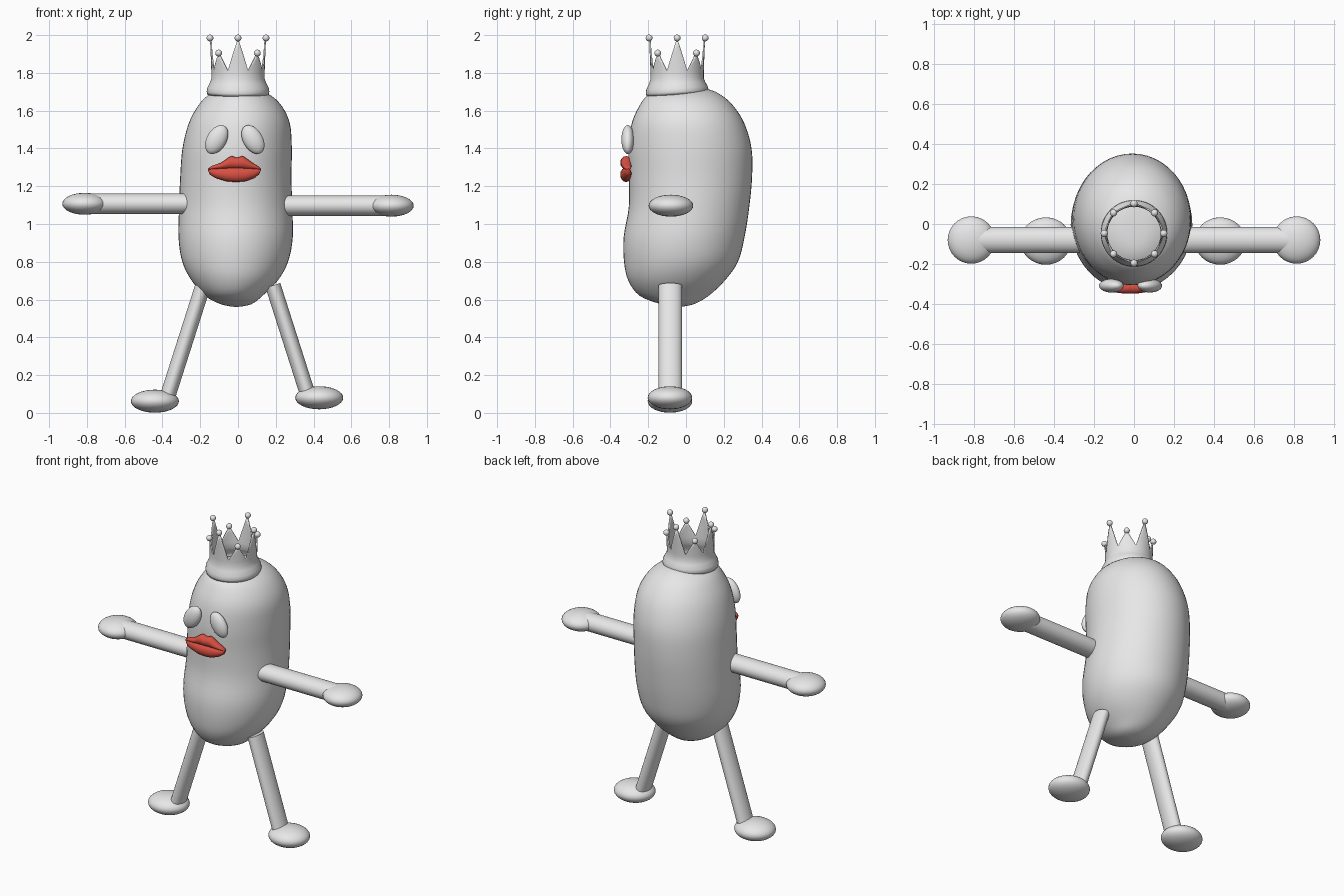
import bpy, bmesh, math
from mathutils import Vector, Matrix

if "Cube" in bpy.data.objects:
    bpy.data.objects.remove(bpy.data.objects["Cube"])


def material(name, rgb):
    m = bpy.data.materials.new(name)
    m.diffuse_color = (*rgb, 1)
    m.use_nodes = True
    m.node_tree.nodes["Principled BSDF"].inputs["Base Color"].default_value = m.diffuse_color
    return m


GREY = material("soft grey", (0.8, 0.8, 0.8))
RED = material("lip red", (0.7, 0.08, 0.055))


def finish(name, bm, mat, angle=40):
    """Turn a bmesh into a smooth-shaded object."""
    bmesh.ops.remove_doubles(bm, verts=bm.verts, dist=1e-5)
    bmesh.ops.recalc_face_normals(bm, faces=bm.faces)
    me = bpy.data.meshes.new(name)
    bm.to_mesh(me)
    bm.free()
    me.materials.append(mat)
    ob = bpy.data.objects.new(name, me)
    bpy.context.collection.objects.link(ob)
    bpy.ops.object.select_all(action='DESELECT')
    ob.select_set(True)
    bpy.context.view_layer.objects.active = ob
    bpy.ops.object.shade_smooth_by_angle(angle=math.radians(angle))
    return ob


def loft(bm, rings):
    """Bridge equal-length closed rings of points."""
    rows = [[bm.verts.new(p) for p in r] for r in rings]
    n = len(rows[0])
    for a, b in zip(rows, rows[1:]):
        for i in range(n):
            j = (i + 1) % n
            bm.faces.new((a[i], a[j], b[j], b[i]))
    return rows


def ellipsoid(name, centre, radii, roll=0.0, mat=GREY):
    bm = bmesh.new()
    bmesh.ops.create_uvsphere(bm, u_segments=32, v_segments=16, radius=1)
    bm.transform(Matrix.Translation(centre) @ Matrix.Rotation(roll, 4, 'Y')
                 @ Matrix.Diagonal((*radii, 1)))
    return finish(name, bm, mat)


def limb(name, a, b, thin, wide):
    """Capped oval cylinder from a to b, wide along y."""
    a, b = Vector(a), Vector(b)
    side = (b - a).cross(Vector((0, 1, 0))).normalized() * thin
    ring = [side * math.cos(t) + Vector((0, wide, 0)) * math.sin(t)
            for t in (math.tau * i / 32 for i in range(32))]
    bm = bmesh.new()
    rows = loft(bm, [[a + p for p in ring], [b + p for p in ring]])
    for r in rows:
        bm.faces.new(r)
    return finish(name, bm, GREY)


def catmull(p, q, r, s, t):
    return tuple(0.5 * (2 * b + (c - a) * t + (2 * a - 5 * b + 4 * c - d) * t * t
                        + (3 * b - a - 3 * c + d) * t ** 3)
                 for a, b, c, d in zip(p, q, r, s))


# body: oval sections as (z, left, right, front, back)
sections = [
    (0.560, -0.01, -0.01, -0.04, -0.04),
    (0.575, -0.09, 0.07, -0.13, 0.04),
    (0.620, -0.175, 0.13, -0.245, 0.12),
    (0.700, -0.245, 0.21, -0.305, 0.205),
    (0.800, -0.295, 0.265, -0.328, 0.275),
    (0.930, -0.315, 0.29, -0.330, 0.31),
    (1.090, -0.312, 0.287, -0.303, 0.335),
    (1.250, -0.306, 0.283, -0.302, 0.35),
    (1.400, -0.294, 0.285, -0.305, 0.347),
    (1.530, -0.262, 0.275, -0.288, 0.31),
    (1.620, -0.215, 0.235, -0.250, 0.255),
    (1.680, -0.160, 0.175, -0.205, 0.19),
    (1.715, -0.080, 0.09, -0.130, 0.11),
    (1.722, 0.0, 0.0, -0.02, -0.02),
]
rings = []
pad = [sections[0]] + sections + [sections[-1]]
for k in range(len(sections) - 1):
    for s in range(4 if k < len(sections) - 2 else 5):
        z, l, r, f, b = catmull(*pad[k:k + 4], s / 4)
        rings.append([((l + r) / 2 + (r - l) / 2 * math.cos(t),
                       (f + b) / 2 + (b - f) / 2 * math.sin(t), z)
                      for t in (math.tau * i / 48 for i in range(48))])
bm = bmesh.new()
loft(bm, rings)
finish("body", bm, GREY, 60)

# arms, hands, legs and feet, with slightly different heights per side
for side, s, arm_z, foot_x, foot_z in (("left", -1, 1.107, 0.44, 0.062),
                                       ("right", 1, 1.097, 0.43, 0.080)):
    limb(side + "_arm", (s * 0.2, -0.08, arm_z), (s * 0.78, -0.08, arm_z), 0.055, 0.065)
    ellipsoid(side + "_hand", (s * 0.812, -0.08, arm_z), (0.118, 0.118, 0.058))
    limb(side + "_leg", (s * 0.185, -0.083, 0.675), (s * 0.375, -0.083, 0.08), 0.041, 0.062)
    ellipsoid(side + "_foot", (s * foot_x, -0.085, foot_z), (0.127, 0.118, 0.061))
    # eye leaning towards the middle
    ellipsoid(side + "_eye", (-0.017 + s * 0.096, -0.308, 1.447),
              (0.052, 0.034, 0.083), -s * math.radians(30))


# lips: two tapered rolls meeting at the mouth line
def lookup(points, x):
    for (x0, z0), (x1, z1) in zip(points, points[1:]):
        if x <= x1:
            return z0 + (z1 - z0) * (x - x0) / (x1 - x0)
    return points[-1][1]


upper = [(-0.16, 1.292), (-0.14, 1.308), (-0.087, 1.325), (-0.038, 1.361), (-0.005, 1.351),
         (0.026, 1.361), (0.075, 1.325), (0.105, 1.308), (0.122, 1.292)]
lower = [(-0.16, 1.288), (-0.15, 1.262), (-0.12, 1.243), (-0.06, 1.226), (-0.01, 1.222),
         (0.04, 1.226), (0.085, 1.243), (0.112, 1.262), (0.122, 1.288)]
for name, edge, sign in (("upper_lip", upper, 1), ("lower_lip", lower, -1)):
    rings = []
    for i in range(33):
        u = -math.cos(math.pi * i / 32)
        x = -0.019 + 0.141 * u
        outer = lookup(edge, x)
        inner = 1.29 + 0.006 * (1 - u * u) - sign * 0.004
        mid, half = (outer + inner) / 2, abs(outer - inner) / 2
        depth = 0.006 + 0.024 * math.sqrt(max(0, 1 - u * u))
        y = -0.318 + 0.012 * u * u
        rings.append([(x, y - depth * math.cos(t), mid + half * math.sin(t))
                      for t in (math.tau * j / 16 for j in range(16))])
    bm = bmesh.new()
    rows = loft(bm, rings)
    bm.faces.new(rows[0])
    bm.faces.new(rows[-1])
    finish(name, bm, RED, 60)

# crown: flared band rising into eight spikes, alternately tall and short
CX, CY, TALL, SHORT, VALLEY = 0.0, -0.047, 1.985, 1.905, 1.81


def crown_radius(z):
    return lookup([(1.68, 0.160), (1.70, 0.166), (1.72, 0.163), (1.745, 0.150),
                   (1.77, 0.141), (1.81, 0.141), (2.0, 0.149)], z)


def crown_point(a, z):
    r = crown_radius(z)
    tilt = 0.06 * r * math.sin(a) * max(0, (1.81 - z) / 0.12)
    return (CX + r * math.cos(a), CY + r * math.sin(a), z + tilt)


rings = []
levels = [1.685, 1.70, 1.72, 1.745, 1.77, 1.80]
for k in range(len(levels) + 4):
    ring = []
    for i in range(64):
        if k < len(levels):
            z = levels[k]
        else:
            closeness = abs((i % 8) - 4) / 4          # 1 on a spike, 0 in a valley
            tip = TALL if ((i + 4) // 8) % 2 == 0 else SHORT
            z = 1.80 + (VALLEY - 1.80 + (tip - VALLEY) * closeness) * (k - 5) / 4
        ring.append(crown_point(math.tau * i / 64, z))
    rings.append(ring)
bm = bmesh.new()
loft(bm, rings)
crown = finish("crown", bm, GREY, 50)
wall = crown.modifiers.new("wall", 'SOLIDIFY')
wall.thickness = 0.008
wall.offset = -1

# small balls on the spike tips
for i in range(8):
    x, y, z = crown_point(math.tau * i / 8, SHORT if i % 2 else TALL)
    ellipsoid("crown_ball_%d" % (i + 1), (x, y, z), (0.018, 0.018, 0.018))
